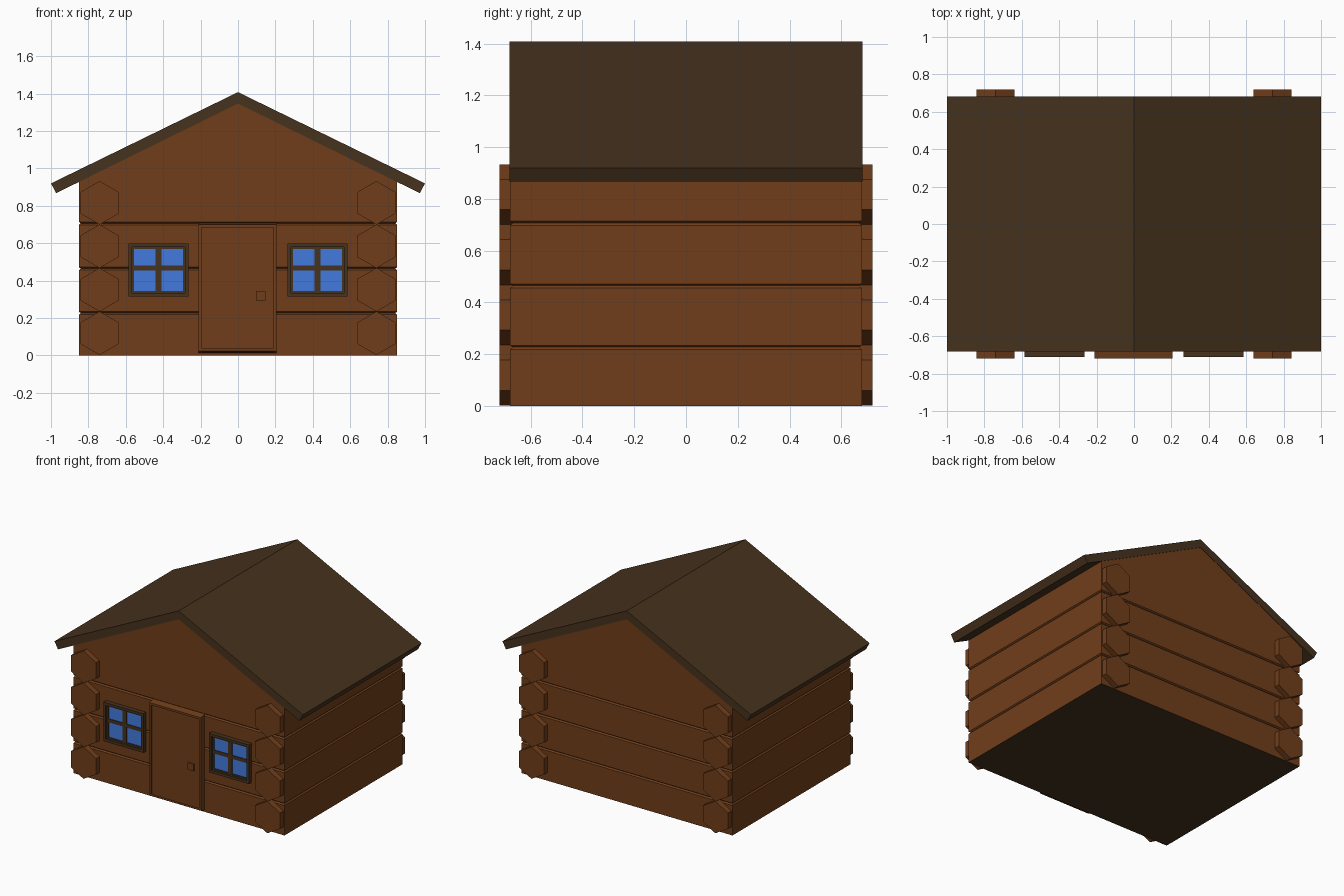
import bpy, bmesh, math
from mathutils import Matrix

if "Cube" in bpy.data.objects:
    bpy.data.objects.remove(bpy.data.objects["Cube"])


def material(name, rgb):
    m = bpy.data.materials.new(name)
    m.diffuse_color = (*rgb, 1)
    m.use_nodes = True
    m.node_tree.nodes["Principled BSDF"].inputs["Base Color"].default_value = m.diffuse_color
    return m


WOOD = material("log brown", (0.166, 0.048, 0.0105))
DARK = material("dark roof brown", (0.061, 0.0315, 0.0125))
GLASS = material("window blue", (0.056, 0.195, 0.73))


def finish(name, bm, *mats):
    bmesh.ops.recalc_face_normals(bm, faces=bm.faces)
    me = bpy.data.meshes.new(name)
    bm.to_mesh(me)
    bm.free()
    for m in mats:
        me.materials.append(m)
    ob = bpy.data.objects.new(name, me)
    bpy.context.collection.objects.link(ob)
    return ob


def add_box(bm, x0, x1, y0, y1, z0, z1):
    mat = Matrix.Translation(((x0 + x1) / 2, (y0 + y1) / 2, (z0 + z1) / 2)) \
        @ Matrix.Diagonal((x1 - x0, y1 - y0, z1 - z0, 1))
    bmesh.ops.create_cube(bm, size=1, matrix=mat)


def boxes(name, mat, *dims):
    bm = bmesh.new()
    for d in dims:
        add_box(bm, *d)
    return finish(name, bm, mat)


def frame_bars(x0, x1, y0, y1, z0, z1, t):
    """Four bars around a rectangular opening."""
    return ((x0, x0 + t, y0, y1, z0, z1), (x1 - t, x1, y0, y1, z0, z1),
            (x0 + t, x1 - t, y0, y1, z0, z0 + t),
            (x0 + t, x1 - t, y0, y1, z1 - t, z1))


def add_prism(bm, profile, y0, y1):
    """Extrude an x-z outline along y."""
    a = [bm.verts.new((x, y0, z)) for x, z in profile]
    b = [bm.verts.new((x, y1, z)) for x, z in profile]
    bm.faces.new(a)
    bm.faces.new(b[::-1])
    for i in range(len(a)):
        j = (i + 1) % len(a)
        bm.faces.new((a[i], b[i], b[j], a[j]))


# Log walls: stacked rings with V grooves between courses, gabled on top
W, D = 0.85, 0.679
levels = [(0, 0)]
for z in (0.227, 0.465, 0.707):
    levels += [(z - 0.009, 0), (z, 0.009), (z + 0.007, 0)]
levels.append((0.93, 0))
bm = bmesh.new()
rings = []
for z, i in levels:
    rings.append([bm.verts.new((sx * (W - i), sy * (D - i), z))
                  for sx, sy in ((-1, -1), (1, -1), (1, 1), (-1, 1))])
bm.faces.new(rings[0][::-1]).material_index = 1  # dark underside
for lo, hi in zip(rings[:-2], rings[1:-1]):
    for i in range(4):
        j = (i + 1) % 4
        bm.faces.new((lo[i], lo[j], hi[j], hi[i]))
lo, hi = rings[-2:]
front = bm.verts.new((0, -D, 1.35))
back = bm.verts.new((0, D, 1.35))
bm.faces.new((lo[0], lo[1], hi[1], front, hi[0]))
bm.faces.new((lo[2], lo[3], hi[3], back, hi[2]))
bm.faces.new((lo[1], lo[2], hi[2], hi[1]))
bm.faces.new((lo[3], lo[0], hi[0], hi[3]))
bm.faces.new((hi[1], hi[2], back, front))
bm.faces.new((hi[3], hi[0], front, back))
finish("log_walls", bm, WOOD, DARK)

# Six-sided log ends at all four corners
bm = bmesh.new()
R = 0.1165
for sx in (-1, 1):
    for sy in (-1, 1):
        for k in range(4):
            hexagon = [(sx * 0.74 + R * math.sin(a * math.pi / 3),
                        0.119 + k * 0.2325 + R * math.cos(a * math.pi / 3))
                       for a in range(6)]
            add_prism(bm, hexagon, sy * 0.62, sy * 0.72)
finish("log_ends", bm, WOOD)

# Roof: one folded slab
bm = bmesh.new()
add_prism(bm, [(0, 1.408), (1, 0.92), (0.972, 0.868), (0, 1.347),
               (-0.972, 0.868), (-1, 0.92)], -0.682, 0.682)
finish("roof", bm, DARK)

# Door with a recessed panel, and a square handle
bm = bmesh.new()
add_box(bm, -0.21, 0.205, -0.72, -0.65, 0.004, 0.713)
bm.normal_update()
face = [f for f in bm.faces if f.normal.y < -0.9]
corners = set(bm.verts)
bmesh.ops.inset_region(bm, faces=face, thickness=0.021, depth=0)
bmesh.ops.inset_region(bm, faces=face, thickness=0.001, depth=-0.01)
for v in bm.verts:
    if v not in corners:
        v.co.z += 0.02 if v.co.z < 0.3 else -0.013
finish("door", bm, WOOD)
boxes("door_handle", WOOD, (0.097, 0.147, -0.72, -0.69, 0.295, 0.345))

# Windows: frame, sash with cross bars, and blue glass plate
for side, c in (("left", -0.425), ("right", 0.425)):
    x0, x1, z0, z1 = c - 0.161, c + 0.161, 0.316, 0.6
    boxes(side + "_window_frame", DARK,
          *frame_bars(x0, x1, -0.712, -0.65, z0, z1, 0.019))
    px, pz0, pz1 = 0.131, 0.346, 0.572
    boxes(side + "_window_sash", DARK,
          *frame_bars(c - px - 0.011, c + px + 0.011, -0.697, -0.65,
                      pz0 - 0.011, pz1 + 0.009, 0.011),
          (c - 0.016, c + 0.016, -0.697, -0.66, pz0, pz1),
          (c - px, c - 0.016, -0.697, -0.66, 0.455, 0.48),
          (c + 0.016, c + px, -0.697, -0.66, 0.455, 0.48))
    boxes(side + "_window_glass", GLASS,
          (c - px, c + px, -0.692, -0.684, pz0, pz1))
